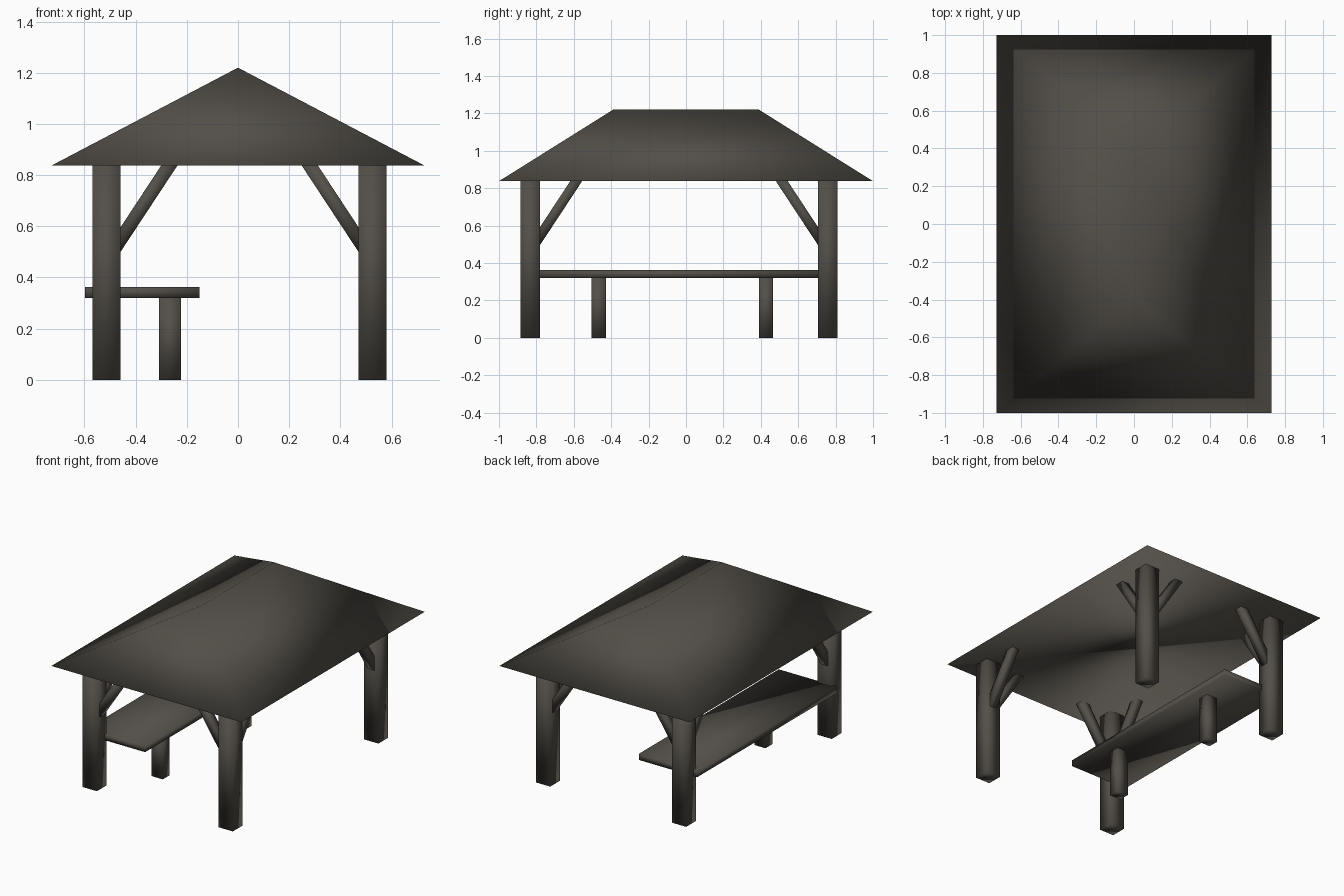
import bpy, bmesh
from mathutils import Vector

if "Cube" in bpy.data.objects:
    bpy.data.objects.remove(bpy.data.objects["Cube"])

wood = bpy.data.materials.new("dark weathered wood")
wood.diffuse_color = (0.085, 0.077, 0.065, 1)
wood.use_nodes = True
wood.node_tree.nodes["Principled BSDF"].inputs["Base Color"].default_value = wood.diffuse_color


def finish(name, bm):
    """Turn a bmesh into a smooth shaded object in the wood colour."""
    bmesh.ops.recalc_face_normals(bm, faces=bm.faces)
    me = bpy.data.meshes.new(name)
    bm.to_mesh(me)
    bm.free()
    me.materials.append(wood)
    for p in me.polygons:
        p.use_smooth = True
    ob = bpy.data.objects.new(name, me)
    bpy.context.collection.objects.link(ob)
    return ob


def box(name, x0, x1, y0, y1, z0, z1):
    bm = bmesh.new()
    bmesh.ops.create_cube(bm, size=1)
    for v in bm.verts:
        v.co = ((x0 + x1) / 2 + v.co.x * (x1 - x0),
                (y0 + y1) / 2 + v.co.y * (y1 - y0),
                (z0 + z1) / 2 + v.co.z * (z1 - z0))
    return finish(name, bm)


def beam(name, a, b, t):
    """Square beam of thickness t from a to b."""
    a, b = Vector(a), Vector(b)
    bm = bmesh.new()
    bmesh.ops.create_cube(bm, size=1)
    for v in bm.verts:
        v.co = (v.co.x * t, v.co.y * t, v.co.z * (b - a).length)
    ob = finish(name, bm)
    ob.location = (a + b) / 2
    ob.rotation_mode = 'QUATERNION'
    ob.rotation_quaternion = (b - a).to_track_quat('Z', 'Y')
    return ob


# hipped roof: solid, with a flat underside
W, L, RIDGE, EAVE, TOP = 0.728, 1.0, 0.39, 0.838, 1.22
bm = bmesh.new()
c = [bm.verts.new((x, y, EAVE)) for x, y in ((-W, -L), (W, -L), (W, L), (-W, L))]
r = [bm.verts.new((0, y, TOP)) for y in (-RIDGE, RIDGE)]
for f in ((c[0], c[1], r[0]), (c[2], c[3], r[1]),
          (c[1], c[2], r[1], r[0]), (c[3], c[0], r[0], r[1]), c[::-1]):
    bm.faces.new(f)
finish("roof", bm)

# four corner posts, each with two diagonal braces pointing inwards
for px, sx, xn in ((-0.514, 1, "left"), (0.526, -1, "right")):
    for py, sy, yn in ((-0.833, 1, "front"), (0.758, -1, "back")):
        n = f"{yn}_{xn}"
        box(f"{n}_post", px - 0.055, px + 0.055, py - 0.053, py + 0.053, 0, EAVE)
        beam(f"{n}_cross_brace", (px + sx * 0.01, py, 0.48),
             (px + sx * 0.255, py, 0.852), 0.053)
        beam(f"{n}_long_brace", (px, py + sy * 0.01, 0.48),
             (px, py + sy * 0.255, 0.852), 0.053)

# counter plank along the left side and its two legs
box("counter_top", -0.597, -0.15, -0.80, 0.73, 0.32, 0.362)
for y, n in ((-0.467, "front"), (0.427, "back")):
    box(f"{n}_counter_leg", -0.308, -0.222, y - 0.038, y + 0.038, 0, 0.325)
